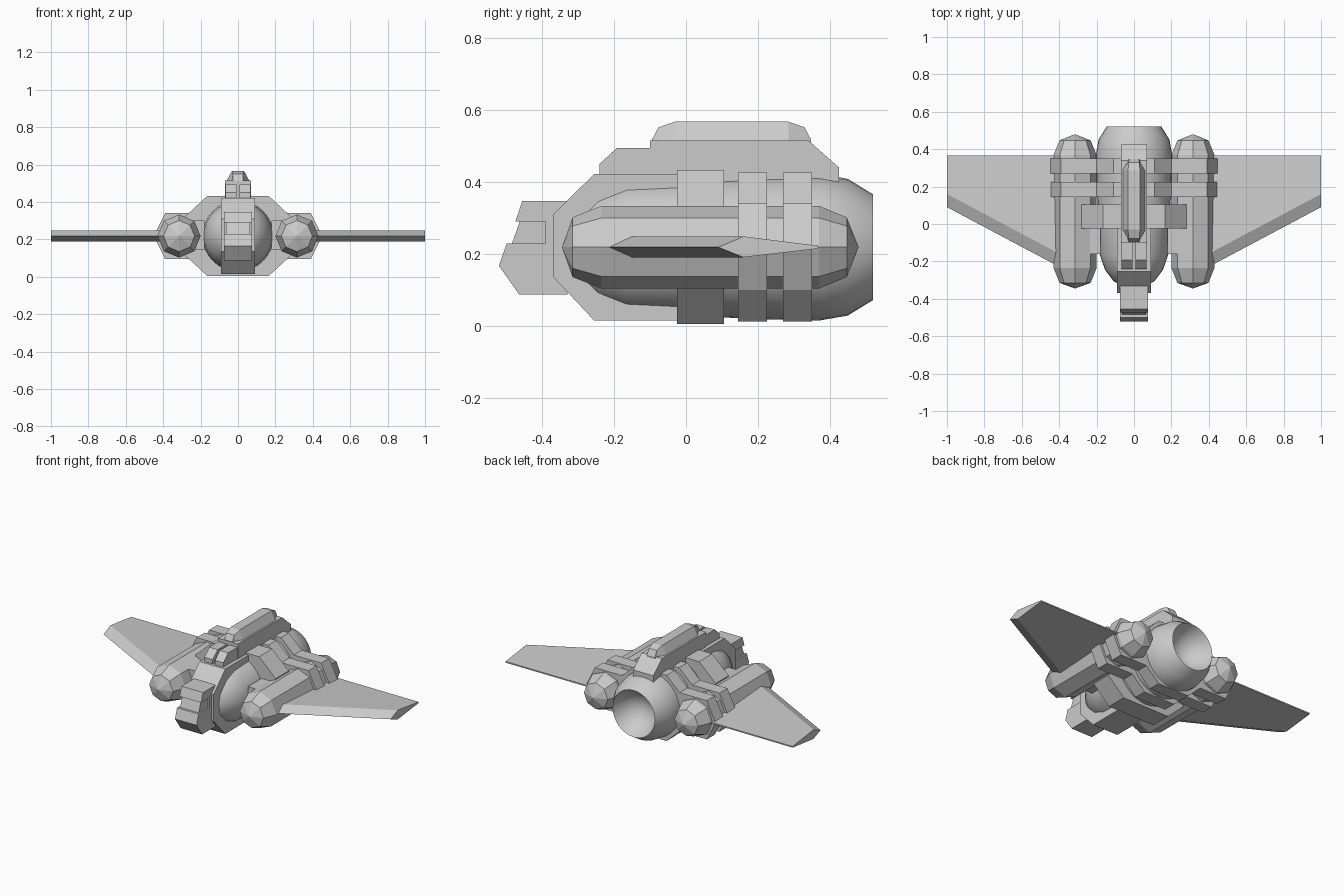
import bpy, bmesh, math
from mathutils import Vector

if "Cube" in bpy.data.objects:
    bpy.data.objects.remove(bpy.data.objects["Cube"])

CZ = 0.218  # height of the thrust axis


def make(name, verts, faces, smooth=None):
    me = bpy.data.meshes.new(name)
    me.from_pydata(verts, [], faces)
    bm = bmesh.new()
    bm.from_mesh(me)
    bmesh.ops.remove_doubles(bm, verts=bm.verts, dist=1e-5)
    bmesh.ops.recalc_face_normals(bm, faces=bm.faces)
    bm.to_mesh(me)
    bm.free()
    ob = bpy.data.objects.new(name, me)
    bpy.context.collection.objects.link(ob)
    if smooth:
        bpy.ops.object.select_all(action='DESELECT')
        bpy.context.view_layer.objects.active = ob
        ob.select_set(True)
        bpy.ops.object.shade_smooth_by_angle(angle=math.radians(smooth))
    return ob


def loft(name, rings, smooth=None):
    """Skin a list of equal-length closed rings and cap both ends."""
    n = len(rings[0])
    verts = [v for r in rings for v in r]
    faces = [(i * n + j, i * n + (j + 1) % n, (i + 1) * n + (j + 1) % n, (i + 1) * n + j)
             for i in range(len(rings) - 1) for j in range(n)]
    faces += [tuple(range(n)), tuple(range(len(verts) - n, len(verts)))]
    return make(name, verts, faces, smooth)


def side_plate(name, profile, x0, x1):
    """Extrude a (y, z) side profile across x."""
    return loft(name, [[(x, y, z) for y, z in profile] for x in (x0, x1)])


def band(name, half, y0, y1):
    """Extrude a mirrored front (x, z) outline along y."""
    outline = half + [(-x, z) for x, z in reversed(half) if x > 1e-6]
    return loft(name, [[(x, y, z) for x, z in outline] for y in (y0, y1)])


def spin(name, profile, sides, cx=0, smooth=None):
    """Lathe a (y, r) profile around the thrust axis; it starts and ends at r = 0."""
    verts, faces = [], []
    n = len(profile)
    for y, r in profile:
        for k in range(sides):
            a = 2 * math.pi * k / sides
            verts.append((cx + r * math.cos(a), y, CZ + r * math.sin(a)))
    for i in range(n - 1):
        for j in range(sides):
            k = (j + 1) % sides
            faces.append((i * sides + j, i * sides + k, (i + 1) * sides + k, (i + 1) * sides + j))
    bm_ob = make(name, verts, faces, smooth)
    return bm_ob


# Central hull with rounded nose and hollow exhaust bowl
spin("hull", [(-.345, 0), (-.335, .06), (-.305, .11), (-.245, .155), (-.165, .183), (0, .19),
              (.2, .2), (.37, .204), (.45, .19), (.52, .147), (.47, .128), (.425, .095),
              (.395, .05), (.385, 0)], 32, smooth=35)

# Keel plate running around the front of the hull
side_plate("keel_plate", [(-.37, .308), (-.255, .422), (.05, .422), (.05, .014),
                          (-.255, .014), (-.37, .136)], -.09, .09)

# Nose block: brow, recessed window and chin
side_plate("nose_brow", [(-.455, .347), (-.33, .347), (-.33, .29), (-.474, .29)], -.075, .075)
side_plate("nose_window", [(-.462, .29), (-.33, .29), (-.33, .228), (-.484, .228)], -.065, .065)
side_plate("nose_core", [(-.39, .29), (-.33, .29), (-.33, .228), (-.39, .228)], -.075, .075)
side_plate("nose_chin", [(-.499, .228), (-.33, .228), (-.33, .087), (-.464, .087),
                         (-.52, .166)], -.075, .075)

# Spine and the twin blocks in front of it
side_plate("spine", [(-.1, .38), (-.1, .515), (.34, .515), (.425, .44), (.425, .38)], -.07, .07)
for side, s in (("left", -1), ("right", 1)):
    side_plate("sensor_block_" + side, [(-.24, .41), (-.24, .45), (-.192, .494), (-.09, .494),
                                        (-.09, .41)], s * .008, s * .066)

# Faceted pod on top of the spine
pod = []
for y0, w, top in ((0, .03, .545), (.055, .062, .567)):
    pod.append((y0, w, top))
rings = []
for y, w, wt, top in ((-.095, .03, .028, .516), (-.077, .036, .028, .551), (-.03, .065, .032, .567),
                      (.285, .065, .032, .567), (.33, .036, .028, .551), (.348, .03, .028, .516)):
    rings.append([(-w, y, .505), (-wt, y, top), (wt, y, top), (w, y, .505)])
loft("top_pod", rings)

# Clamp bands around hull, the rear two also holding the engines
band("front_band", [(.165, .432), (.28, .325), (.28, .112), (.165, .005)], -.025, .105)
for i, y in enumerate((.145, .27)):
    band("engine_band_%d" % (i + 1),
         [(.11, .425), (.2, .34), (.39, .34), (.45, CZ), (.39, .096), (.2, .096), (.11, .011)],
         y, y + .08)

# Engines, wings and connecting blocks on each side
for side, s in (("left", -1), ("right", 1)):
    spin("engine_" + side, [(-.345, 0), (-.315, .083), (-.235, .115), (.37, .115),
                            (.447, .083), (.48, 0)], 8, cx=s * .315)
    wing = []
    for x, front in ((.36, -.25), (1.0, .09)):
        wing.append([(s * x, front, CZ), (s * x, front + .07, .248),
                     (s * x, .367, CZ + .004), (s * x, .367, CZ - .004),
                     (s * x, front + .07, .19)])
    loft("wing_" + side, wing)
    side_plate("link_block_" + side, [(-.16, .145), (-.16, .3), (0, .3), (0, .145)],
               s * .18, s * .265)
